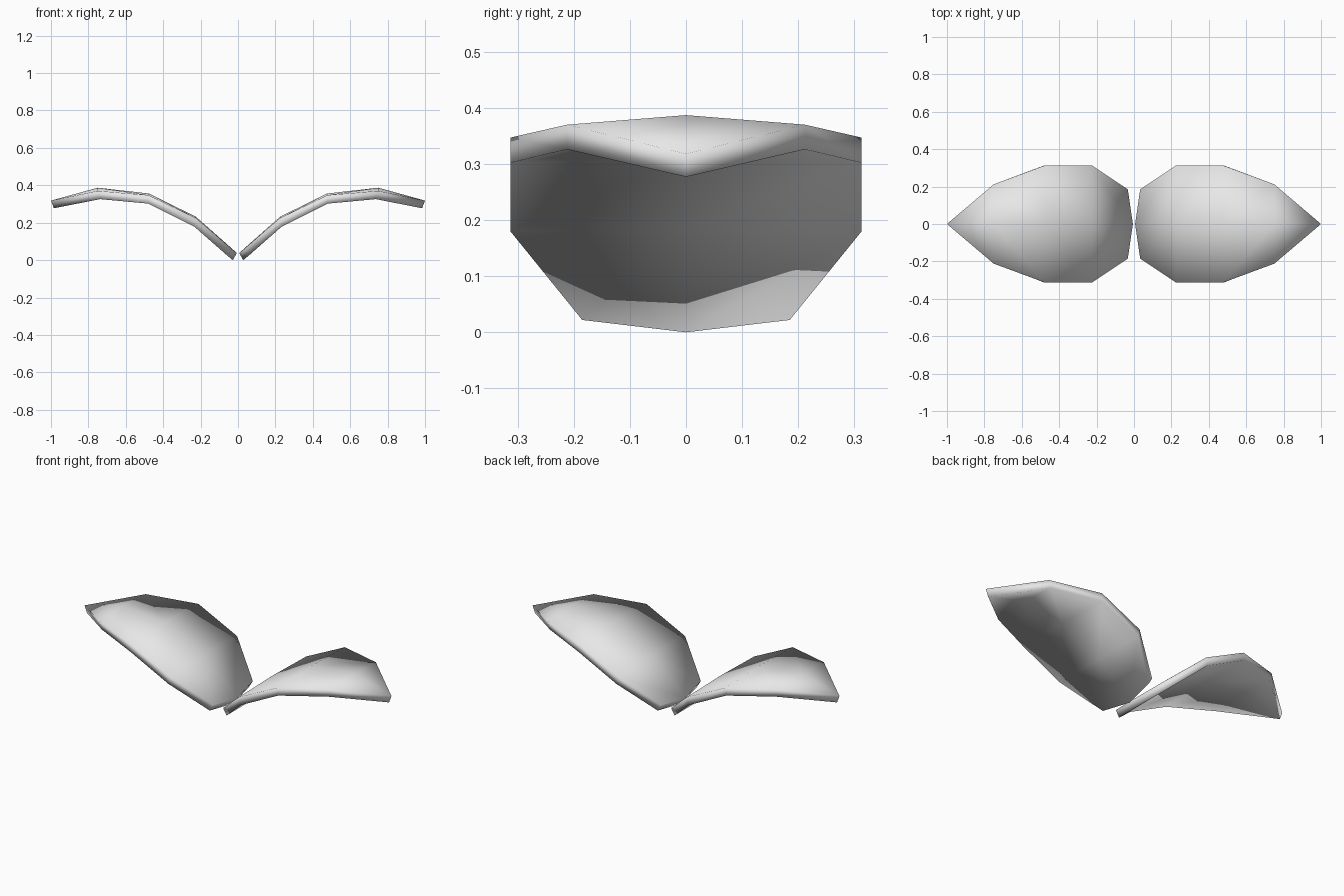
import bpy
import bmesh

if "Cube" in bpy.data.objects:
    bpy.data.objects.remove(bpy.data.objects["Cube"], do_unlink=True)

# One plain grey for both leaves
grey = bpy.data.materials.new("pale_grey")
grey.use_nodes = True
COLOUR = (0.8, 0.8, 0.8, 1.0)
grey.diffuse_color = COLOUR
grey.node_tree.nodes["Principled BSDF"].inputs["Base Color"].default_value = COLOUR

# Stations from base to shoulder: half width, edge (x, z), midrib (x, z), thickness offset (x, z)
STATIONS = [
    (0.185, (0.033, 0.060), (0.006, 0.038), (0.022, -0.038)),
    (0.313, (0.225, 0.225), (0.225, 0.232), (0.010, -0.045)),
    (0.313, (0.477, 0.347), (0.477, 0.356), (0.003, -0.045)),
    (0.212, (0.750, 0.370), (0.750, 0.387), (-0.012, -0.044)),
]
TIP, TIP_OFFSET = (1.0, 0.318), (-0.016, -0.041)


def add_skin(bm, side, depth):
    """Add one skin of the leaf; depth 0 is the top, 1 the underside."""
    def vert(point, y, offset):
        return bm.verts.new((side * (point[0] + depth * offset[0]), y,
                             point[1] + depth * offset[1]))

    rows = [[vert(edge, -w, off), vert(mid, 0, off), vert(edge, w, off)]
            for w, edge, mid, off in STATIONS]
    tip = vert(TIP, 0, TIP_OFFSET)
    for a, b in zip(rows, rows[1:]):
        for i in range(2):
            bm.faces.new((a[i], a[i + 1], b[i + 1], b[i]))
    for i in range(2):
        bm.faces.new((rows[-1][i], rows[-1][i + 1], tip))
    # Outline loop, used to close the rim
    return ([r[0] for r in rows] + [tip] + [r[2] for r in reversed(rows)]
            + [rows[0][1]])


def make_leaf(name, side):
    bm = bmesh.new()
    top = add_skin(bm, side, 0)
    under = add_skin(bm, side, 1)
    for i in range(len(top)):
        j = (i + 1) % len(top)
        bm.faces.new((top[i], top[j], under[j], under[i]))
    bmesh.ops.recalc_face_normals(bm, faces=bm.faces)
    for face in bm.faces:
        face.smooth = True
    mesh = bpy.data.meshes.new(name)
    bm.to_mesh(mesh)
    bm.free()
    mesh.materials.append(grey)
    bpy.context.collection.objects.link(bpy.data.objects.new(name, mesh))


make_leaf("left_leaf", 1)
make_leaf("right_leaf", -1)
